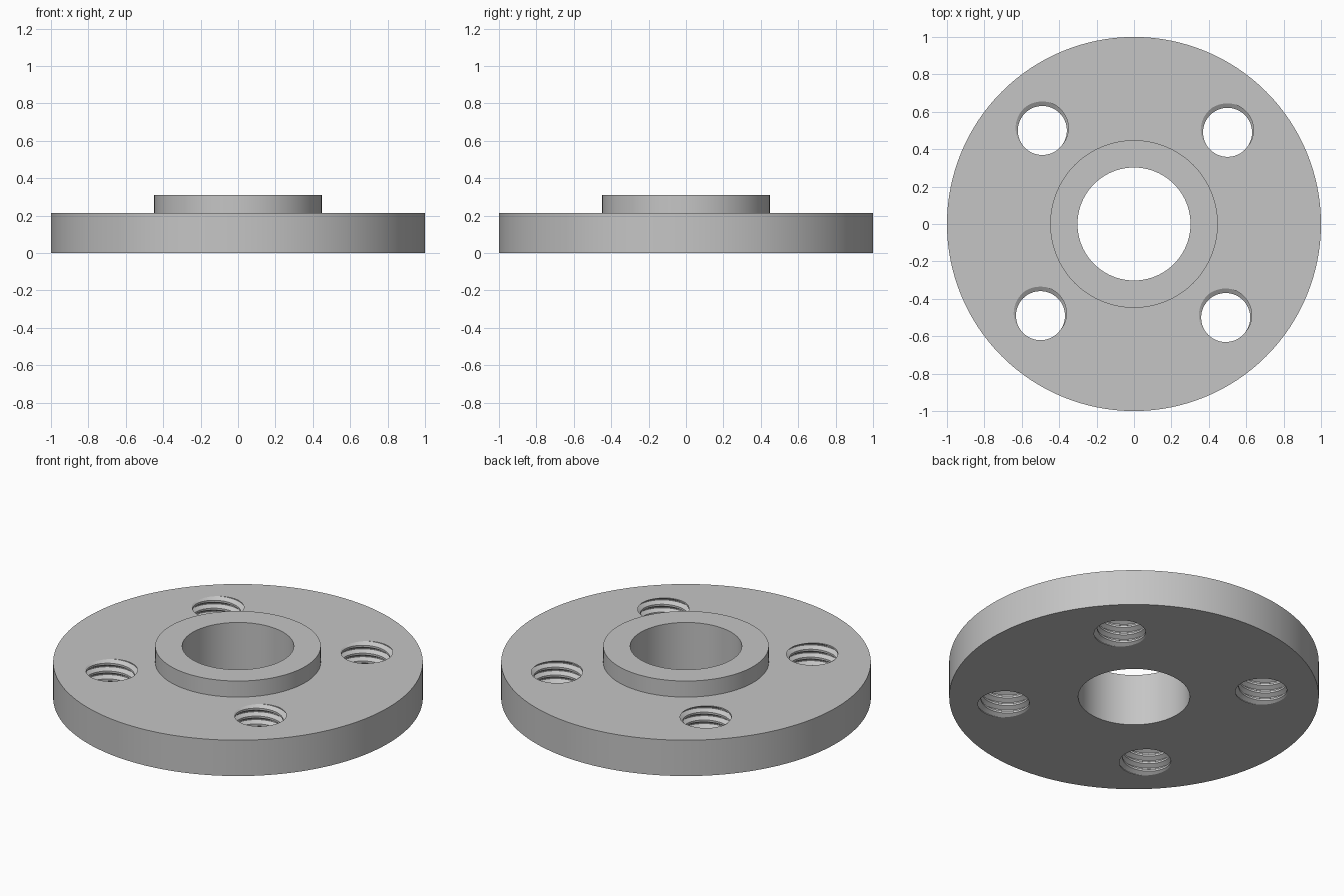
import bpy
import bmesh
from math import cos, sin, radians, pi

old = bpy.data.objects.get("Cube")
if old:
    bpy.data.objects.remove(old, do_unlink=True)

PLATE_R, PLATE_H = 1.0, 0.214
HUB_R, HUB_H = 0.448, 0.31
BORE_R = 0.302
SEGMENTS = 128

MINOR_R, MAJOR_R, PITCH = 0.131, 0.155, 0.047
GROOVE_ANGLE = radians(100)     # where the groove meets the plate top
HOLES = [(0.5, 0.49), (-0.49, 0.5), (-0.5, -0.49), (0.49, -0.5)]

steel = bpy.data.materials.new("grey steel")
steel.use_nodes = True
grey = (0.56, 0.56, 0.56, 1)
steel.diffuse_color = grey
steel.node_tree.nodes["Principled BSDF"].inputs["Base Color"].default_value = grey


def add_object(name, bm):
    bmesh.ops.recalc_face_normals(bm, faces=bm.faces)
    mesh = bpy.data.meshes.new(name)
    bm.to_mesh(mesh)
    bm.free()
    mesh.materials.append(steel)
    obj = bpy.data.objects.new(name, mesh)
    bpy.context.collection.objects.link(obj)
    return obj


def lathe(name, profile):
    """Revolve a closed (radius, height) profile about z."""
    bm = bmesh.new()
    rings = [[bm.verts.new((r * cos(2 * pi * i / SEGMENTS), r * sin(2 * pi * i / SEGMENTS), z))
              for r, z in profile] for i in range(SEGMENTS)]
    count = len(profile)
    for i in range(SEGMENTS):
        a, b = rings[i], rings[(i + 1) % SEGMENTS]
        for k in range(count):
            n = (k + 1) % count
            bm.faces.new((a[k], b[k], b[n], a[n]))
    return add_object(name, bm)


def thread_cutter(name, x, y):
    """Closed screw body: sheared rows follow the helix, seam shifts one pitch."""
    steps, turns = 64, 8
    # One pitch of thread: offset from the groove centre and radius
    tooth = [(-3 / 8, MINOR_R), (-1 / 16, MAJOR_R), (1 / 16, MAJOR_R), (3 / 8, MINOR_R)]
    per = len(tooth)
    bm = bmesh.new()
    columns = []
    for i in range(steps):
        angle = 2 * pi * i / steps
        lift = (angle - GROOVE_ANGLE) / (2 * pi)
        columns.append([bm.verts.new((x + r * cos(angle), y + r * sin(angle),
                                      PLATE_H + PITCH * (turn + offset + lift)))
                        for turn in range(2 - turns, 3) for offset, r in tooth])
    rows = len(columns[0])
    for i in range(steps):
        a = columns[i]
        last = i == steps - 1
        b = columns[0][per:] if last else columns[i + 1]
        for k in range(min(len(a), len(b)) - 1):
            bm.faces.new((a[k], b[k], b[k + 1], a[k + 1]))
    # Close each end with a fan, including the step at the seam
    bottom = [c[0] for c in columns] + [columns[0][k] for k in range(per, 0, -1)]
    top = [c[-1] for c in columns] + [columns[-1][k] for k in range(rows - 2, rows - 1 - per, -1)]
    top.append(columns[0][-1])
    top = [c[-1] for c in columns] + [columns[-1][k] for k in range(rows - 2, rows - 2 - per, -1)]
    for loop in (bottom, top):
        height = sum(v.co.z for v in loop) / len(loop)
        centre = bm.verts.new((x, y, height))
        for p, q in zip(loop, loop[1:] + loop[:1]):
            bm.faces.new((p, q, centre))
    return add_object(name, bm)


# Flange plate with raised hub and through bore
flange = lathe("flange", [(BORE_R, 0), (PLATE_R, 0), (PLATE_R, PLATE_H),
                          (HUB_R, PLATE_H), (HUB_R, HUB_H), (BORE_R, HUB_H)])

# Four threaded bolt holes
for number, (x, y) in enumerate(HOLES, 1):
    cutter = thread_cutter(f"thread_cutter_{number}", x, y)
    cutter.hide_render = True
    cutter.hide_set(True)
    cut = flange.modifiers.new(f"bolt_hole_{number}", 'BOOLEAN')
    cut.operation = 'DIFFERENCE'
    cut.solver = 'EXACT'
    cut.object = cutter

# Bake the holes and shade smooth with sharp rims
bpy.context.view_layer.objects.active = flange
flange.select_set(True)
for name in [m.name for m in flange.modifiers]:
    bpy.ops.object.modifier_apply(modifier=name)
bpy.ops.object.shade_smooth_by_angle(angle=radians(25))
for number in range(1, len(HOLES) + 1):
    bpy.data.objects.remove(bpy.data.objects[f"thread_cutter_{number}"], do_unlink=True)
